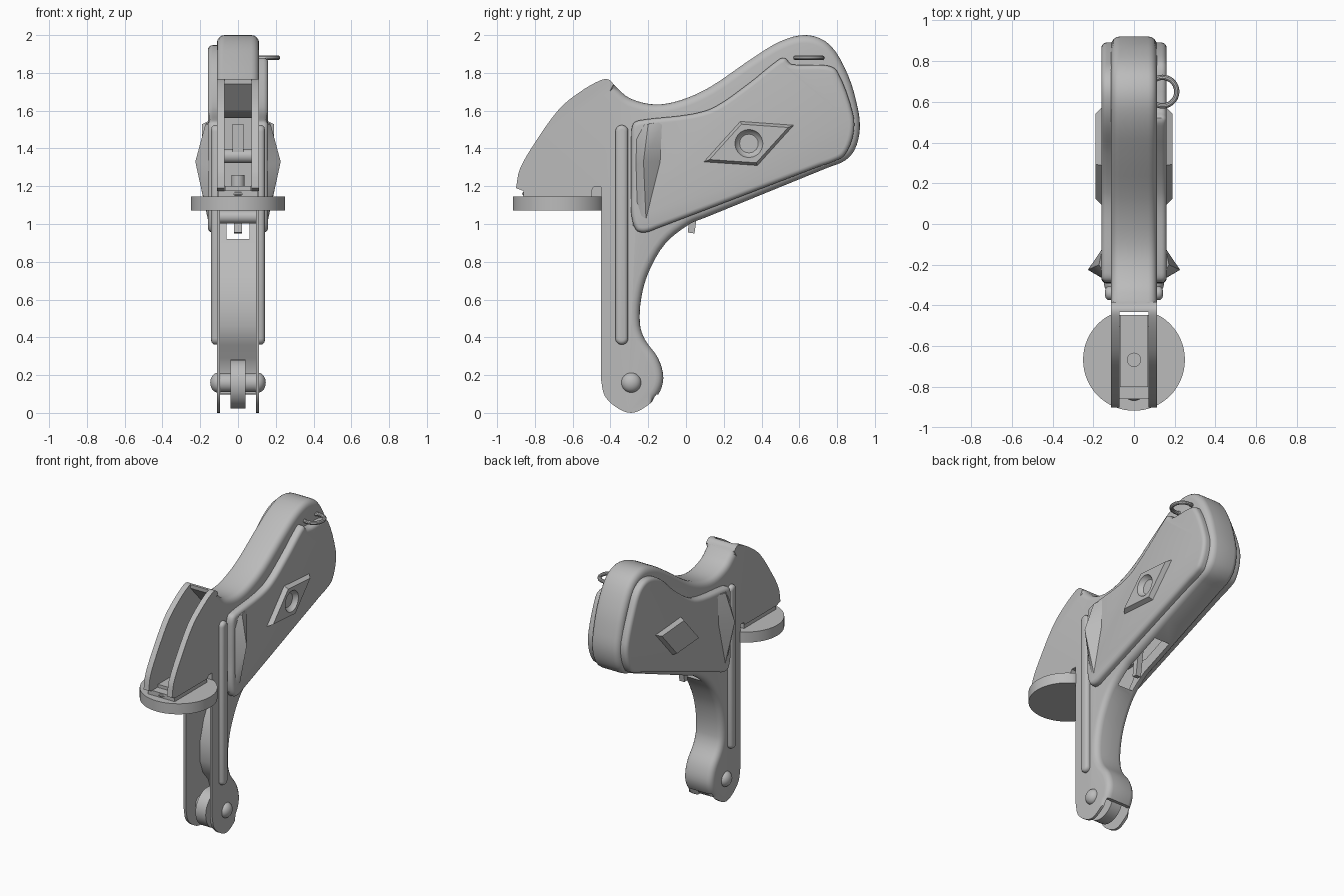
import bpy, bmesh, math
from mathutils import Vector

if "Cube" in bpy.data.objects:
    bpy.data.objects.remove(bpy.data.objects["Cube"])

metal = bpy.data.materials.new("grey metal")
metal.use_nodes = True
GREY = (0.5, 0.5, 0.5, 1)
metal.diffuse_color = GREY
for node in metal.node_tree.nodes:
    if node.type == 'BSDF_PRINCIPLED':
        node.inputs["Base Color"].default_value = GREY
parts = []


def make(name, bm):
    """Turn a bmesh into a named grey object."""
    bmesh.ops.recalc_face_normals(bm, faces=bm.faces)
    mesh = bpy.data.meshes.new(name)
    bm.to_mesh(mesh)
    bm.free()
    mesh.materials.append(metal)
    ob = bpy.data.objects.new(name, mesh)
    bpy.context.scene.collection.objects.link(ob)
    parts.append(ob)
    return ob


def smooth(points, closed=False, steps=4):
    """Sample a smooth curve through side-on (y, z) points."""
    pts = [Vector(p) for p in points]
    n = len(pts)

    def at(i):
        return pts[i % n] if closed else pts[max(0, min(n - 1, i))]

    out = []
    for i in range(n if closed else n - 1):
        a, b = at(i), at(i + 1)
        length = (b - a).length
        ta = (b - at(i - 1)).normalized() * length
        tb = (at(i + 2) - a).normalized() * length
        for k in range(steps):
            t = k / steps
            u = 1 - t
            out.append(a * (u * u * (1 + 2 * t)) + ta * (t * u * u)
                       + b * (t * t * (1 + 2 * u)) - tb * (t * t * u))
    if not closed:
        out.append(pts[-1])
    return out


def prism(name, outline, x0, x1, bevel=0, rule=None, segments=4):
    """Extrude a side outline from x0 to x1 and round the rim edges."""
    bm = bmesh.new()
    face = bm.faces.new([bm.verts.new((x0, p[0], p[1])) for p in outline])
    ext = bmesh.ops.extrude_face_region(bm, geom=[face])["geom"]
    moved = [v for v in ext if isinstance(v, bmesh.types.BMVert)]
    bmesh.ops.translate(bm, verts=moved, vec=(x1 - x0, 0, 0))
    bmesh.ops.recalc_face_normals(bm, faces=bm.faces)
    if bevel:
        rim = [e for e in bm.edges
               if abs(e.verts[0].co.x - e.verts[1].co.x) < 1e-5
               and all(rule(v.co) for v in e.verts)]
        bmesh.ops.bevel(bm, geom=rim, offset=bevel, offset_type='OFFSET',
                        segments=segments, profile=0.5, affect='EDGES',
                        clamp_overlap=False)
    return make(name, bm)


def box(name, x, y, z):
    return prism(name, [(y[0], z[0]), (y[1], z[0]), (y[1], z[1]), (y[0], z[1])], *x)


def cylinder(name, centre, radius, depth, axis='Z', sides=32):
    bm = bmesh.new()
    bmesh.ops.create_cone(bm, cap_ends=True, segments=sides, radius1=radius,
                          radius2=radius, depth=depth)
    for v in bm.verts:
        if axis == 'X':
            v.co = Vector((v.co.z, v.co.x, v.co.y))
        v.co += Vector(centre)
    return make(name, bm)


def ball(name, centre, scale):
    bm = bmesh.new()
    bmesh.ops.create_uvsphere(bm, u_segments=32, v_segments=16, radius=1)
    for v in bm.verts:
        v.co = Vector([c + a * s for c, a, s in zip(centre, v.co, scale)])
    return make(name, bm)


def ring(name, centre, radius, thick):
    bpy.ops.mesh.primitive_torus_add(location=centre, major_radius=radius,
                                     minor_radius=thick, major_segments=36,
                                     minor_segments=10)
    ob = bpy.context.object
    ob.name = name
    ob.data.materials.append(metal)
    parts.append(ob)


def cut(ob, *cutters):
    """Subtract cutters, bake the result and remove them."""
    for c in cutters:
        mod = ob.modifiers.new("cut", 'BOOLEAN')
        mod.operation, mod.solver, mod.object = 'DIFFERENCE', 'EXACT', c
    deps = bpy.context.evaluated_depsgraph_get()
    baked = bpy.data.meshes.new_from_object(ob.evaluated_get(deps))
    ob.modifiers.clear()
    ob.data = baked
    for c in cutters:
        parts.remove(c)
        bpy.data.objects.remove(c)


# Body: head, handle and leg in one hollow shell
body_curve = smooth([
    (-.9, 1.19), (-.88, 1.29), (-.8, 1.43), (-.67, 1.61), (-.56, 1.7),
    (-.455, 1.76), (-.41, 1.765), (-.375, 1.73), (-.296, 1.665),
    (-.164, 1.633), (-.03, 1.655), (.127, 1.725), (.34, 1.87), (.5, 1.967),
    (.64, 2), (.76, 1.95), (.857, 1.79), (.91, 1.61), (.92, 1.5),
    (.894, 1.395), (.84, 1.335), (.75, 1.298), (.1, 1.033), (.02, 1),
    (-.11, .896), (-.2, .74), (-.238, .6), (-.243, .466), (-.217, .387),
    (-.148, .29), (-.12, .185), (-.148, .095), (-.217, .03), (-.29, 0),
    (-.365, .027), (-.43, .09), (-.45, .175)])
lower_step = [(-.45, 1.195), (-.49, 1.195), (-.5, 1.175), (-.86, 1.175)]
body = prism("body", body_curve + [Vector(p) for p in lower_step], -.112, .112,
             .042, lambda c: c.y > -.39 and c.z > .05)
head_hollow = prism("head_hollow", [
    (-1, 1.1), (-1, 1.95), (-.44, 1.95), (-.43, 1.74), (-.3, 1.6),
    (-.12, 1.56), (.1, 1.6), (.3, 1.6), (.3, 1.2), (.05, 1.1)], -.072, .072)
leg_hollow = prism("leg_hollow", [
    (-.6, -.1), (-.6, 1.13), (-.02, 1.13), (-.08, 1), (-.16, .9), (-.25, .74),
    (-.29, .6), (-.295, .46), (-.26, .36), (-.2, .29), (-.17, .2), (-.175, .1),
    (-.08, .09), (-.08, -.1)], -.094, .094)
slot = prism("slot", [(-.2, .92), (.1, .92), (.28, 1), (.28, 1.25), (-.2, 1.1)],
             -.06, .06)
cut(body, head_hollow, leg_hollow, slot)

# Grip panels, thumb ridges, diamonds, ribs and axle caps on both sides
panel_top = {
    1: [(.47, 1.855), (.52, 1.88), (.56, 1.845), (.74, 1.84), (.8, 1.81)],
    -1: [(.47, 1.87), (.57, 1.93), (.67, 1.945), (.75, 1.9), (.81, 1.79)]}
diamond = [Vector(p) for p in ((.085, 1.325), (.286, 1.548), (.58, 1.527), (.38, 1.305))]
middle = sum(diamond, Vector((0, 0))) / 4

for side, label in ((1, "left"), (-1, "right")):
    outline = smooth([(-.28, 1.53), (-.24, 1.55), (.02, 1.58), (.153, 1.62),
                      (.34, 1.75)] + panel_top[side] +
                     [(.885, 1.58), (.885, 1.47), (.84, 1.365), (.78, 1.33),
                      (.7, 1.302), (-.15, .978), (-.22, .955), (-.265, .97),
                      (-.29, 1.06), (-.29, 1.2), (-.29, 1.45)], True)
    prism(label + "_grip_panel", outline, side * .1, side * .16, .026,
          lambda c: abs(c.x) > .15)

    bm = bmesh.new()
    for x, y, z in ((.172, -.2, 1.53), (.226, -.225, 1.33), (.145, -.24, .98),
                    (.12, -.285, 1.52), (.12, -.288, 1.3), (.12, -.28, .99),
                    (.155, -.12, 1.54), (.155, -.13, 1.33), (.15, -.21, .98)):
        bm.verts.new((side * x, y, z))
    bmesh.ops.convex_hull(bm, input=bm.verts)
    make(label + "_thumb_ridge", bm)

    bm = bmesh.new()
    for p in diamond:
        q = middle + (p - middle) * .84
        bm.verts.new((side * .15, p.x, p.y))
        bm.verts.new((side * .19, q.x, q.y))
    bmesh.ops.convex_hull(bm, input=bm.verts)
    bmesh.ops.dissolve_limit(bm, angle_limit=.02, verts=bm.verts, edges=bm.edges)
    badge = make(label + "_diamond", bm)
    if side > 0:
        cut(badge, ball("dimple", (.225, .333, 1.426), (.082, .082, .082)))

    rib = [(-.34 + .034 * math.cos(a), z + .034 * math.sin(a))
           for z, start in ((1.49, 0), (.395, math.pi))
           for a in [start + math.pi * k / 10 for k in range(11)]]
    prism(label + "_rib", rib, side * .1, side * .142, .022,
          lambda c: abs(c.x) > .13)
    ball(label + "_axle_cap", (side * .105, -.29, .16), (.042, .053, .053))

# Foot roller on its axle
cylinder("axle", (0, -.29, .16), .05, .21, 'X')
cylinder("foot_roller", (0, -.29, .152), .13, .08, 'X')

# Round base plate, flattened where it meets the leg
plate = cylinder("base_disc", (0, -.667, 1.108), .25, .075, sides=64)
for v in plate.data.vertices:
    v.co.y = min(v.co.y, -.447)
box("die_plate", (-.068, .068), (-.8, -.447), (1.14, 1.2))
box("side_strip", (-.105, .105), (-.86, -.5), (1.14, 1.178))
cylinder("punch_pin", (0, -.667, 1.21), .035, .1)
ring("front_loop", (0, -.81, 1.16), .045, .012)

# Inner rollers, link and trigger
cylinder("upper_roller", (0, -.33, 1.36), .037, .16, 'X')
box("link", (-.03, .03), (-.36, -.3), (1.36, 1.53))
cylinder("lower_roller", (0, -.37, 1.038), .035, .2, 'X')
prism("trigger", [(.01, .955), (.045, .95), (.08, 1.2), (.03, 1.2)], -.02, .02)

# Hanging ring on the handle
ring("hanging_ring", (.14, .65, 1.88), .07, .013)

bpy.ops.object.select_all(action='DESELECT')
for ob in parts:
    ob.select_set(True)
bpy.context.view_layer.objects.active = body
bpy.ops.object.shade_smooth_by_angle(angle=math.radians(32))
